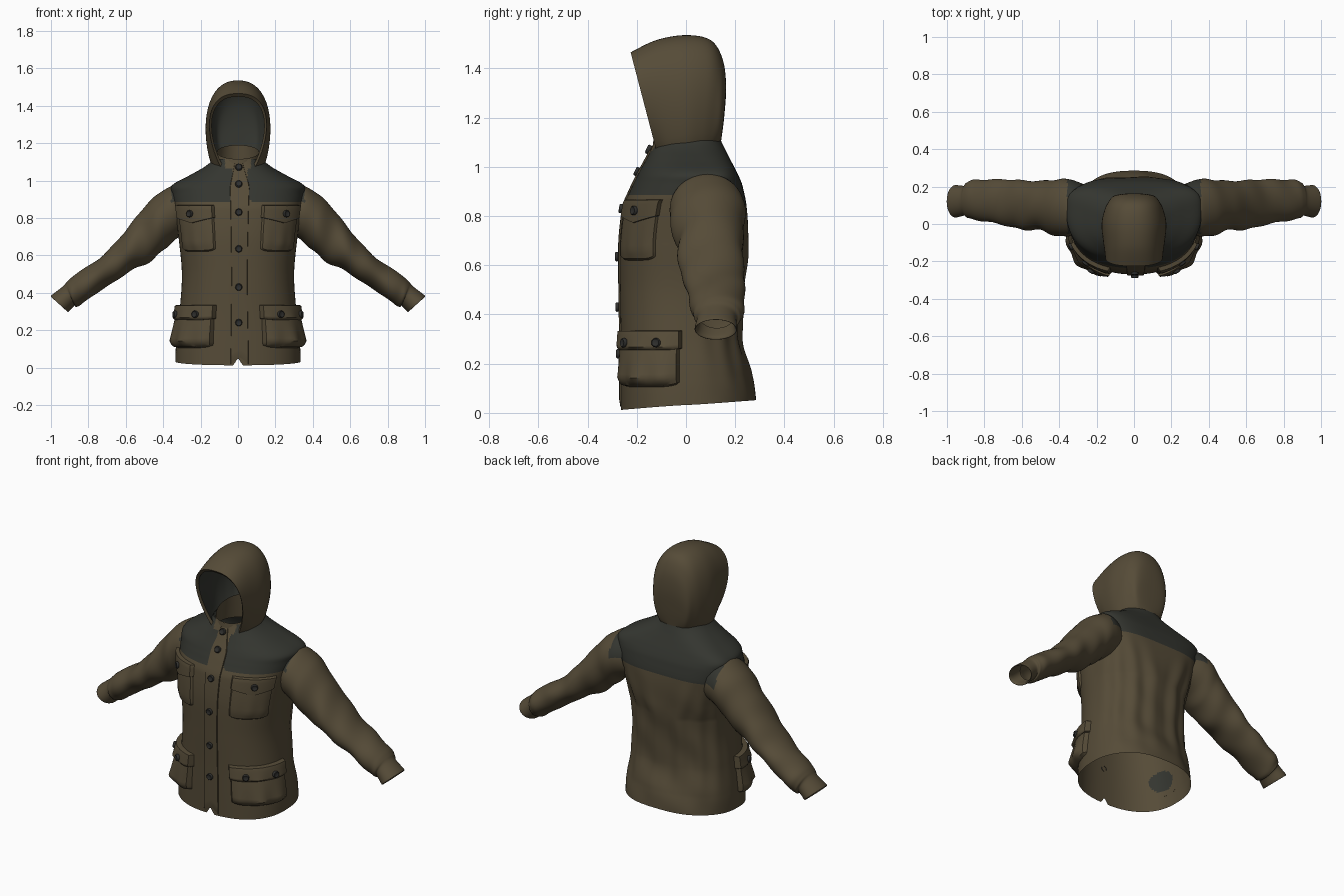
import bpy, bmesh, math
from math import sin, cos, pi, radians
from mathutils import Vector

if "Cube" in bpy.data.objects:
    bpy.data.objects.remove(bpy.data.objects["Cube"])


def material(name, rgb):
    m = bpy.data.materials.new(name)
    m.diffuse_color = (*rgb, 1)
    m.use_nodes = True
    m.node_tree.nodes["Principled BSDF"].inputs["Base Color"].default_value = m.diffuse_color
    return m


BROWN = material("brown_cloth", (0.092, 0.071, 0.039))
DARK = material("dark_grey_green_cloth", (0.034, 0.036, 0.029))
BUTTON = material("button_black", (0.028, 0.028, 0.026))


def grid(name, rows, mats, closed=False, rule=None, sharp=50):
    """Skin a list of point rows; rule(center, row) gives the material index."""
    bm = bmesh.new()
    vs = [[bm.verts.new(p) for p in r] for r in rows]
    n = len(rows[0])
    for i in range(len(rows) - 1):
        for j in range(n if closed else n - 1):
            k = (j + 1) % n
            f = bm.faces.new((vs[i][j], vs[i][k], vs[i + 1][k], vs[i + 1][j]))
            f.smooth = True
            if rule:
                f.material_index = rule(f.calc_center_median(), i)
    bmesh.ops.recalc_face_normals(bm, faces=bm.faces)
    me = bpy.data.meshes.new(name)
    bm.to_mesh(me)
    bm.free()
    for m in mats:
        me.materials.append(m)
    me.set_sharp_from_angle(angle=radians(sharp))
    ob = bpy.data.objects.new(name, me)
    bpy.context.collection.objects.link(ob)
    return ob


def sample(tab, s):
    """Smooth interpolation through table rows, s in row units."""
    i = max(0, min(len(tab) - 2, int(s)))
    t = s - i
    p = [tab[max(0, min(len(tab) - 1, i + k))] for k in (-1, 0, 1, 2)]
    return [0.5 * (2 * b + (c - a) * t + (2 * a - 5 * b + 4 * c - d) * t * t
                   + (3 * b - a - 3 * c + d) * t ** 3) for a, b, c, d in zip(*p)]


# Torso profile: z, half width, front y, back y, centre y
TORSO = [(0.0, .335, -.265, .285, .0), (.12, .33, -.265, .265, .0), (.3, .312, -.265, .228, .0),
         (.5, .30, -.268, .235, .0), (.7, .318, -.268, .25, .0), (.85, .340, -.25, .245, .02),
         (.93, .356, -.215, .228, .06), (.975, .352, -.192, .208, .07), (1.03, .255, -.162, .18, .05),
         (1.08, .17, -.138, .155, .03), (1.12, .13, -.122, .138, .01)]
N = 2.35


def profile(z):
    z = max(0, min(1.12, z))
    i = max(k for k in range(len(TORSO) - 1) if TORSO[k][0] <= z)
    return sample(TORSO, i + (z - TORSO[i][0]) / (TORSO[i + 1][0] - TORSO[i][0]))


def surf(a, z, off=0.0):
    """Point on the torso; angle a is 0 at the front, +90 degrees at +x."""
    _, hw, yf, yb, cy = profile(z)
    d = cy - yf if cos(a) > 0 else yb - cy
    n = N
    if cos(a) < 0:  # squarer shoulder blades
        n += 1.3 * max(0, min(1, (z - .6) / .25, (1.08 - z) / .08))
    x = math.copysign(abs(sin(a)) ** (2 / n), sin(a)) * hw
    y = cy - math.copysign(abs(cos(a)) ** (2 / n), cos(a)) * d
    return Vector((x + sin(a) * off, y - cos(a) * off, z))


def ang(x, z):
    hw = profile(z)[1]
    return math.copysign(math.asin(min(1, abs(x) / hw) ** (N / 2)), x)


# Torso shell with yoke panels
def torso_point(a, z):
    back = max(0, -cos(a))
    fade = min(1, max(0, (.85 - z) * 5))
    fold = fade * back * (.006 * sin(15 * a) * min(1, z * 3) + .005 * sin(5 * a + 17 * z) * sin(9 * z + a))
    p = surf(a, z, fold)
    if z < .3:
        hem = .012 + .04 * (1 - cos(a)) / 2 + .04 * max(0, 1 - abs(p.x) / .024) * (cos(a) > 0)
        p.z += hem * (1 - z / .3)
    return p


def yoke(c, i):
    # dark pocket lining, seen only from inside the hem
    if c.x < -.2 and ((c.y + .11) / .07) ** 2 + ((c.z - .2) / .065) ** 2 < 1:
        return 1
    if c.y > .03:
        return int(c.z > .845)
    if c.z < .885 or -.03 < c.x < .05 or (c.z > 1.07 and abs(c.x) < .07):
        return 0
    dx, dz = .10 - c.x, .945 - c.z
    return int(not (c.x > 0 and dx > 0 and dz > 0 and math.hypot(dx, dz) > .06))


COLS = 240
heights = [.0125 * i for i in range(64)] + [.805 + .01 * i for i in range(32)]
grid("torso", [[torso_point(2 * pi * j / COLS, z) for j in range(COLS)] for z in heights],
     [BROWN, DARK], True, yoke)


# Raised cloth panels that follow the torso
def patch(name, a0, a1, z0, z1, thick, base=0.0, point=0.0, puff=0.0, nu=16, nv=12, round_=0.0):
    us = [0, .03] + [.03 + .94 * i / nu for i in range(1, nu)] + [.97, 1]
    vs = [0, .03] + [.03 + .94 * i / nv for i in range(1, nv)] + [.97, 1]
    rows = []
    for v in vs:
        row = []
        for u in us:
            lo = z0 - point * (1 - abs(2 * u - 1)) + round_ * abs(2 * u - 1) ** 6
            edge = u in (0, 1) or v in (0, 1)
            bulge = puff * (sin(pi * u) ** .5 if 0 < u < 1 else 0) * (1 - v) ** .7
            bulge *= 1 + .3 * sin(17 * u) * (1 - v)
            off = .001 if edge else base + thick + bulge * min(1, v * 6)
            row.append(surf(a0 + (a1 - a0) * u, lo + (z1 - lo) * v, off))
        rows.append(row)
    return grid(name, rows, [BROWN], sharp=40)


def button(name, a, z, off, r=.019):
    p = surf(a, z, off)
    du = surf(a + .03, z) - surf(a - .03, z)
    dv = surf(a, z + .02) - surf(a, z - .02)
    q = du.cross(dv).normalized().to_track_quat('Z', 'Y')
    ring = [(.9, -.012), (1, 0), (1, .006), (.8, .01), (.65, .008), (.001, .008)]
    grid(name, [[p + q @ Vector((r * k * cos(2 * pi * j / 20), r * k * sin(2 * pi * j / 20), h))
                 for j in range(20)] for k, h in ring], [BUTTON], True)


# Front placket and its buttons
patch("front_placket", ang(-.035, .5), ang(.05, .5), .018, 1.09, .007, point=-.035, nu=8, nv=60)
for i, z in enumerate((.24, .43, .635, .83, .98, 1.07)):
    button(f"front_button_{i}", ang(.004, z), z, .009)

for s, side in ((1, "left"), (-1, "right")):
    # Chest pocket with pointed flap
    a0, a1 = ang(.125 * s, .75), ang(.302 * s, .75)
    patch(f"{side}_chest_pocket", a0, a1, .62, .85, .010, puff=.010, round_=.015)
    patch(f"{side}_chest_flap", a0 - .015 * s, a1 + .015 * s, .80, .868, .010, base=.012, point=.03)
    button(f"{side}_chest_button", (a0 + a1) / 2, .822, .024)
    # Large cargo pocket with wide flap
    b0, b1 = ang(.12 * s, .2), radians(88) * s
    patch(f"{side}_cargo_pocket", b0 + .03 * s, b1 - .03 * s, .105, .30, .020, puff=.038, round_=.015)
    patch(f"{side}_cargo_flap", b0, b1, .252, .335, .012, base=.016, puff=.020, round_=.01)
    for k, t in enumerate((.27, .74)):
        button(f"{side}_cargo_button_{k}", b0 + (b1 - b0) * t, .285, .042)

# Sleeves: top x, top z, bottom x, bottom z, front y, back y
SLEEVE = [(.30, .965, .25, .72, -.03, .215), (.362, .968, .32, .695, -.065, .238),
          (.455, .905, .385, .64, -.06, .24), (.54, .81, .46, .572, -.035, .228),
          (.62, .71, .55, .53, -.03, .235), (.70, .62, .635, .475, -.015, .236),
          (.79, .55, .73, .415, .01, .24), (.875, .495, .82, .35, .02, .235),
          (.915, .458, .865, .325, .035, .225), (.935, .435, .875, .33, .045, .205),
          (.998, .385, .908, .298, .035, .208), (.985, .385, .908, .312, .045, .198),
          (.92, .44, .87, .345, .055, .195)]


def sleeve_rows(s, n=48, sub=8):
    rows = []
    last = len(SLEEVE) - 1
    for i in range(last * sub + 1):
        t = i / sub
        tx, tz, bx, bz, y0, y1 = sample(SLEEVE, t)
        w = .022 * max(0, min(1, t - 1, 8.6 - t))
        row = []
        for j in range(n):
            th = 2 * pi * j / n
            k = 1 + w * (sin(4.3 * t + 2 * sin(th)) + .8 * sin(3 * th + 3.1 * t))
            c, q = k * cos(th) / 2, k * sin(th) / 2
            row.append((s * ((tx + bx) / 2 + (tx - bx) * c),
                        (y0 + y1) / 2 + (y1 - y0) * q,
                        (tz + bz) / 2 + (tz - bz) * c))
        rows.append(row)
    return rows


for s, side in ((1, "left"), (-1, "right")):
    grid(f"{side}_sleeve", sleeve_rows(s), [BROWN, DARK], True,
         lambda c, i: int(abs(c.x) < .356 and c.z > (.885 if c.y < .08 else .85)))

# Collar standing inside the hood
rows = []
for k in range(7):
    row = []
    for j in range(48):
        a = 2 * pi * j / 48
        top = 1.115 + .075 * (1 - cos(a)) / 2
        z = 1.04 + (top - 1.04) * k / 6
        row.append(((.125 - .012 * k / 6) * sin(a), -.005 - (.138 - .012 * k / 6) * cos(a), z))
    rows.append(row)
grid("collar", rows, [BROWN], True)

# Hood hoops: apex y, apex z, base y, base z, base half width, side bulge
HOOD = [(-.225, 1.465, -.115, 1.045, .07, .10), (-.12, 1.515, -.075, 1.055, .115, .072),
        (0, 1.535, 0, 1.07, .135, .062), (.10, 1.515, .06, 1.08, .122, .056),
        (.148, 1.44, .10, 1.085, .10, .051), (.163, 1.33, .12, 1.09, .08, .050),
        (.155, 1.2, .13, 1.095, .065, .032), (.142, 1.1, .135, 1.095, .04, .0)]


def hoop(v, scale):
    ay, az, by, bz, xb, b = sample(HOOD, v)
    row = []
    for j in range(49):
        u = pi * j / 48
        f = min(u, pi - u)
        x = xb * cos(f) + b * max(0, sin(2 * f)) ** .75
        p = Vector((x if u < pi / 2 else -x, by + (ay - by) * sin(f), bz + (az - bz) * sin(f)))
        c = Vector((0, -.02, 1.25))
        row.append(c + (p - c) * scale)
    return row


steps = [7 * i / 42 for i in range(43)]
grid("hood", [hoop(v, 1) for v in reversed(steps)] + [hoop(v, .92) for v in steps],
     [BROWN, DARK], False, lambda c, i: int(i > 42))
